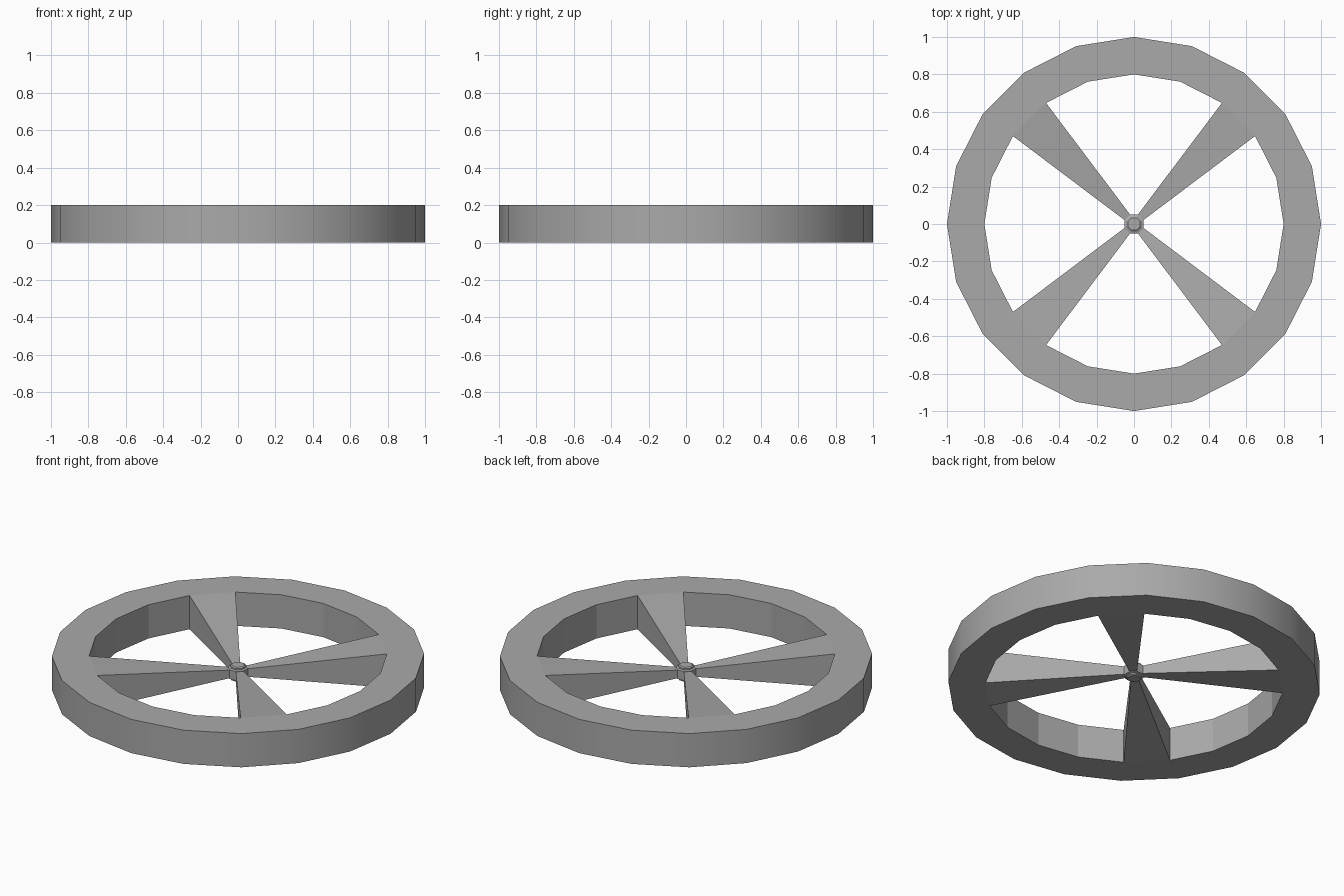
import bpy, bmesh
from math import sin, cos, pi, radians

cube = bpy.data.objects.get("Cube")
if cube:
    bpy.data.objects.remove(cube, do_unlink=True)

grey = bpy.data.materials.new("mid_grey")
grey.use_nodes = True
grey.diffuse_color = (0.4, 0.4, 0.4, 1)
grey.node_tree.nodes["Principled BSDF"].inputs["Base Color"].default_value = (0.4, 0.4, 0.4, 1)

HEIGHT, OUTER, INNER, SIDES = 0.2, 1.0, 0.8, 20
MID = HEIGHT / 2
HUB_R, HUB_HALF, CAP_HALF = 0.055, 0.027, 0.043


def polar(bm, r, angle, z):
    return bm.verts.new((r * cos(angle), r * sin(angle), z))


def finish(name, bm):
    bmesh.ops.recalc_face_normals(bm, faces=bm.faces)
    mesh = bpy.data.meshes.new(name)
    bm.to_mesh(mesh)
    bm.free()
    mesh.materials.append(grey)
    obj = bpy.data.objects.new(name, mesh)
    bpy.context.collection.objects.link(obj)
    return obj


def lathe(name, profile, sides, closed, offset=0.0, smooth_outer=False):
    """Spin (radius, z) points; a closed profile makes a ring, an open one is capped."""
    bm = bmesh.new()
    loops = [[polar(bm, r, offset + 2 * pi * i / sides, z) for i in range(sides)]
             for r, z in profile]
    pairs = list(zip(loops, loops[1:]))
    if closed:
        pairs.append((loops[-1], loops[0]))
    else:
        bm.faces.new(loops[0])
        bm.faces.new(loops[-1])
    for n, (a, b) in enumerate(pairs):
        for i in range(sides):
            j = (i + 1) % sides
            face = bm.faces.new((a[i], a[j], b[j], b[i]))
            face.smooth = smooth_outer and n == 0
    return finish(name, bm)


# Rim: outer wall smooth, inner wall faceted
lathe("rim", [(OUTER, 0), (OUTER, HEIGHT), (INNER, HEIGHT), (INNER, 0)],
      SIDES, True, smooth_outer=True)

# Hub: octagonal collar with a small tapered cap above and below
half = [(HUB_R, HUB_HALF), (0.043, HUB_HALF + 0.004), (0.043, CAP_HALF - 0.005), (0.036, CAP_HALF)]
profile = [(r, MID - z) for r, z in reversed(half)] + [(r, MID + z) for r, z in half]
lathe("hub", profile, 8, False, offset=pi / 8)

# Spokes: wedges growing from a hub side to a whole inner side of the rim
for k, label in enumerate(("back_left", "back_right", "front_right", "front_left")):
    mid_angle = radians(45 + 90 * k)
    bm = bmesh.new()
    ends = []
    for r, spread, z_half in ((HUB_R, pi / 8, HUB_HALF - 0.003), (INNER, pi / SIDES, MID)):
        ends.append([polar(bm, r, mid_angle + s * spread, MID + t * z_half)
                     for s, t in ((-1, -1), (1, -1), (1, 1), (-1, 1))])
    for i in range(4):
        j = (i + 1) % 4
        bm.faces.new((ends[0][i], ends[0][j], ends[1][j], ends[1][i]))
    bm.faces.new(ends[0])
    bm.faces.new(ends[1])
    finish("spoke_" + label, bm)
